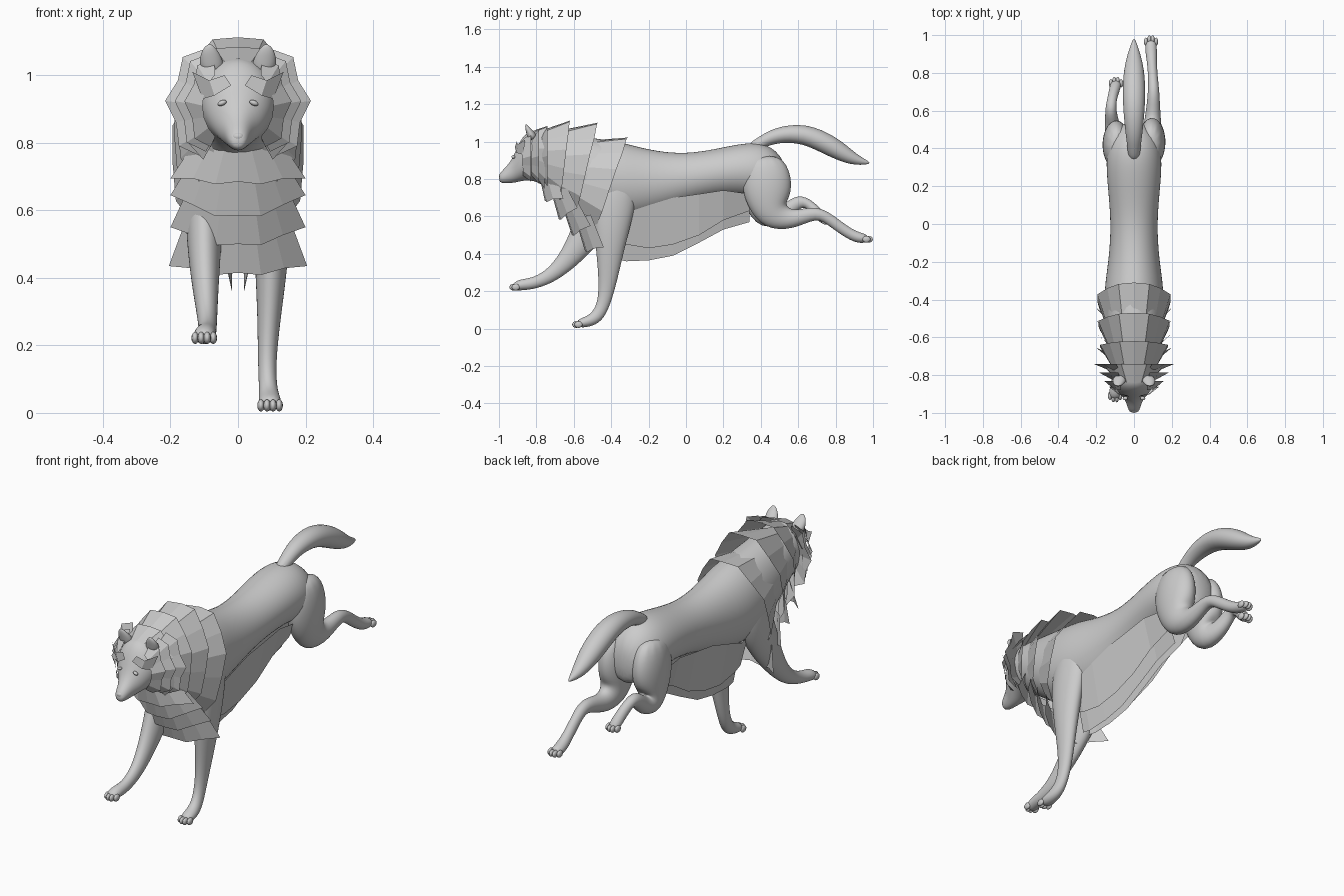
import bpy, math
from mathutils import Vector
from math import sin, cos, pi


def make(name, verts, faces, smooth=True, sub=0):
    me = bpy.data.meshes.new(name)
    me.from_pydata([tuple(v) for v in verts], [], faces)
    me.update()
    ob = bpy.data.objects.new(name, me)
    bpy.context.collection.objects.link(ob)
    for p in me.polygons:
        p.use_smooth = smooth
    if sub:
        m = ob.modifiers.new("sub", 'SUBSURF')
        m.levels = m.render_levels = sub
    return ob


def loft(name, path, upright=False, n=12):
    """Closed tube through (x, y, z, half width, half depth) stations."""
    pts = [Vector(p[:3]) for p in path]
    verts, faces = [], []
    for i, p in enumerate(path):
        t = (pts[min(i + 1, len(pts) - 1)] - pts[max(i - 1, 0)]).normalized()
        if upright:
            t = Vector((0, 1, 0))
        side = Vector((1, 0, 0))
        up = side.cross(t).normalized()
        for k in range(n):
            a = 2 * pi * k / n
            verts.append(pts[i] + 1.04 * (side * cos(a) * p[3] + up * sin(a) * p[4]))
    for i in range(len(path) - 1):
        for k in range(n):
            a, b = i * n + k, i * n + (k + 1) % n
            faces.append((a, b, b + n, a + n))
    faces.append(tuple(range(n))[::-1])
    faces.append(tuple(range(len(verts) - n, len(verts))))
    return make(name, verts, faces, True, 2)


def strip(name, a, b):
    """Flat fur card between two matching edges."""
    n = len(a)
    return make(name, a + b, [(i, i + 1, n + i + 1, n + i) for i in range(n - 1)], False)


def ball(name, loc, scale, rot=(0, 0, 0)):
    bpy.ops.mesh.primitive_uv_sphere_add(segments=12, ring_count=8, radius=1, location=loc, rotation=rot)
    ob = bpy.context.object
    ob.name = name
    ob.scale = scale
    bpy.ops.object.shade_smooth()
    return ob


# Head, neck and torso in one skin
body = [(-1.0, .805, .018, .018), (-.98, .812, .032, .036), (-.93, .838, .045, .06),
        (-.895, .89, .08, .105), (-.85, .925, .11, .13), (-.78, .92, .12, .135),
        (-.65, .86, .135, .18), (-.5, .80, .155, .22), (-.35, .785, .16, .215),
        (-.2, .775, .135, .18), (0, .80, .12, .13), (.2, .84, .14, .13),
        (.35, .85, .15, .15), (.46, .83, .13, .15), (.54, .79, .07, .09)]
loft("body", [(0,) + s for s in body], upright=True)

# Legs
loft("front_leg_planted", [
    (.085, -.35, .85, .06, .11), (.10, -.39, .64, .06, .115), (.10, -.405, .45, .05, .08),
    (.092, -.415, .28, .034, .052), (.085, -.435, .14, .026, .034), (.09, -.475, .06, .027, .036),
    (.095, -.53, .035, .034, .03), (.095, -.585, .025, .03, .02)])
loft("front_leg_raised", [
    (-.085, -.38, .85, .06, .11), (-.10, -.46, .63, .06, .115), (-.10, -.56, .46, .048, .075),
    (-.095, -.65, .345, .036, .05), (-.09, -.74, .27, .028, .036), (-.09, -.83, .238, .026, .03),
    (-.10, -.885, .235, .034, .03), (-.10, -.925, .22, .028, .02)])
loft("hind_leg_extended", [
    (.09, .42, .93, .05, .09), (.095, .43, .80, .075, .14), (.095, .44, .68, .07, .12),
    (.095, .47, .60, .055, .09), (.10, .57, .575, .04, .048), (.105, .70, .63, .03, .033),
    (.10, .78, .575, .025, .03), (.095, .86, .515, .026, .028), (.09, .92, .485, .032, .03),
    (.09, .975, .48, .027, .022)])
loft("hind_leg_bent", [
    (-.09, .41, .93, .05, .09), (-.095, .42, .80, .075, .14), (-.095, .42, .68, .07, .12),
    (-.10, .44, .59, .055, .085), (-.115, .53, .61, .038, .046), (-.125, .61, .695, .028, .035),
    (-.115, .67, .655, .025, .028), (-.10, .72, .60, .03, .028), (-.095, .755, .565, .027, .02)])

# Toes
for x, y, z in [(.095, -.575, .022), (-.10, -.91, .222), (.09, .965, .478), (-.095, .745, .575)]:
    for k in range(4):
        dx = (k - 1.5) * .018
        dy = (-1 if y < 0 else 1) * (.012 if k in (1, 2) else 0)
        ball("toe", (x + dx, y + dy, z), (.011, .022, .018))

# Tail
loft("tail", [
    (0, .34, .96, .03, .03), (0, .41, 1.0, .035, .032), (0, .48, 1.035, .045, .042),
    (0, .63, 1.05, .06, .055), (0, .79, .97, .06, .057), (0, .90, .90, .035, .032),
    (0, .985, .885, .004, .006)])

# Ears, eyes and nose
for s in (-1, 1):
    loft("ear", [(s * .075, -.815, 1.01, .038, .03), (s * .08, -.835, 1.05, .034, .02),
                 (s * .084, -.85, 1.075, .022, .011), (s * .084, -.856, 1.092, .007, .004)])
    ball("eye", (s * .047, -.923, .918), (.014, .01, .008), (0, s * .4, 0))
ball("nose", (0, -.985, .818), (.02, .015, .014))


def ring(t, b, w, a0, a1, n, jag=0):
    """Arc of an oval hoop hung between a top and a bottom (y, z) point."""
    cy, cz = (t[0] + b[0]) / 2, (t[1] + b[1]) / 2
    out = []
    for i in range(n + 1):
        a = math.radians(a0 + (a1 - a0) * i / n)
        j = 1 + jag * (1 if i % 2 else -1)
        out.append(Vector((w * j * sin(a), cy + (t[0] - cy) * cos(a), cz + (t[1] - cz) * cos(a) * j)))
    return out


# Mane collars: inner top, bottom, half width, then the free edge
collars = [
    ((-.60, 1.0), (-.58, .60), .13, (-.31, 1.03), (-.50, .48), .20),
    ((-.72, 1.05), (-.66, .66), .12, (-.47, 1.11), (-.60, .56), .195),
    ((-.80, 1.05), (-.74, .74), .11, (-.62, 1.12), (-.68, .62), .185),
    ((-.84, 1.05), (-.80, .79), .10, (-.74, 1.09), (-.76, .70), .165)]
for t, b, w, T, B, W in collars:
    strip("mane_collar", ring(t, b, w, -140, 140, 12), ring(T, B, W, -140, 140, 12, .03))

# Cheek ruffs
for s in (-1, 1):
    for k in range(3):
        d = k * .045
        strip("cheek_ruff",
              ring((-.88 + d, 1.03), (-.87 + d, .79), .105, s * 40, s * 140, 6),
              ring((-.83 + d, 1.08 + d * .4), (-.83 + d, .75 - d * .4), .15 + d * .6, s * 30, s * 145, 6, .06))
    # Brow tufts
    strip("brow_tuft",
          [Vector((s * .02, -.915, .97)), Vector((s * .07, -.905, .94)), Vector((s * .105, -.87, .93))],
          [Vector((s * .04, -.905, 1.0)), Vector((s * .085, -.90, .985)), Vector((s * .135, -.86, 1.01))])


def arc(y, z, w, bend, lift, n=6):
    return [Vector((w * u, y + bend * u * u, z + lift * u * u + (.01 if i % 2 else 0)))
            for i in range(n + 1) for u in [2 * i / n - 1]]


# Chest bibs, overlapping downward
bibs = [(-.78, .79, .11, -.755, .675, .20, .02), (-.72, .72, .13, -.68, .575, .20, .07),
        (-.66, .64, .14, -.61, .49, .20, .06), (-.59, .57, .14, -.54, .405, .205, .03)]
for y, z, w, Y, Z, W, lift in bibs:
    strip("chest_bib", arc(y, z, w, .08, .04), arc(Y, Z, W, .10, lift))

# Belly fur curtains, two layers per side
ys = [-.37, -.32, -.2, -.07, .07, .2, .34]
tops = [.64, .62, .66, .70, .72, .74, .72]
lows = [([.37, .36, .365, .39, .46, .53, .57], .018, .075),
        ([.47, .45, .43, .45, .50, .58, .63], .06, .105)]
for low, x_low, x_top in lows:
    for s in (-1, 1):
        strip("belly_fur",
              [Vector((s * x_top, y, z)) for y, z in zip(ys, tops)],
              [Vector((s * x_low, y, z)) for y, z in zip(ys, low)])
